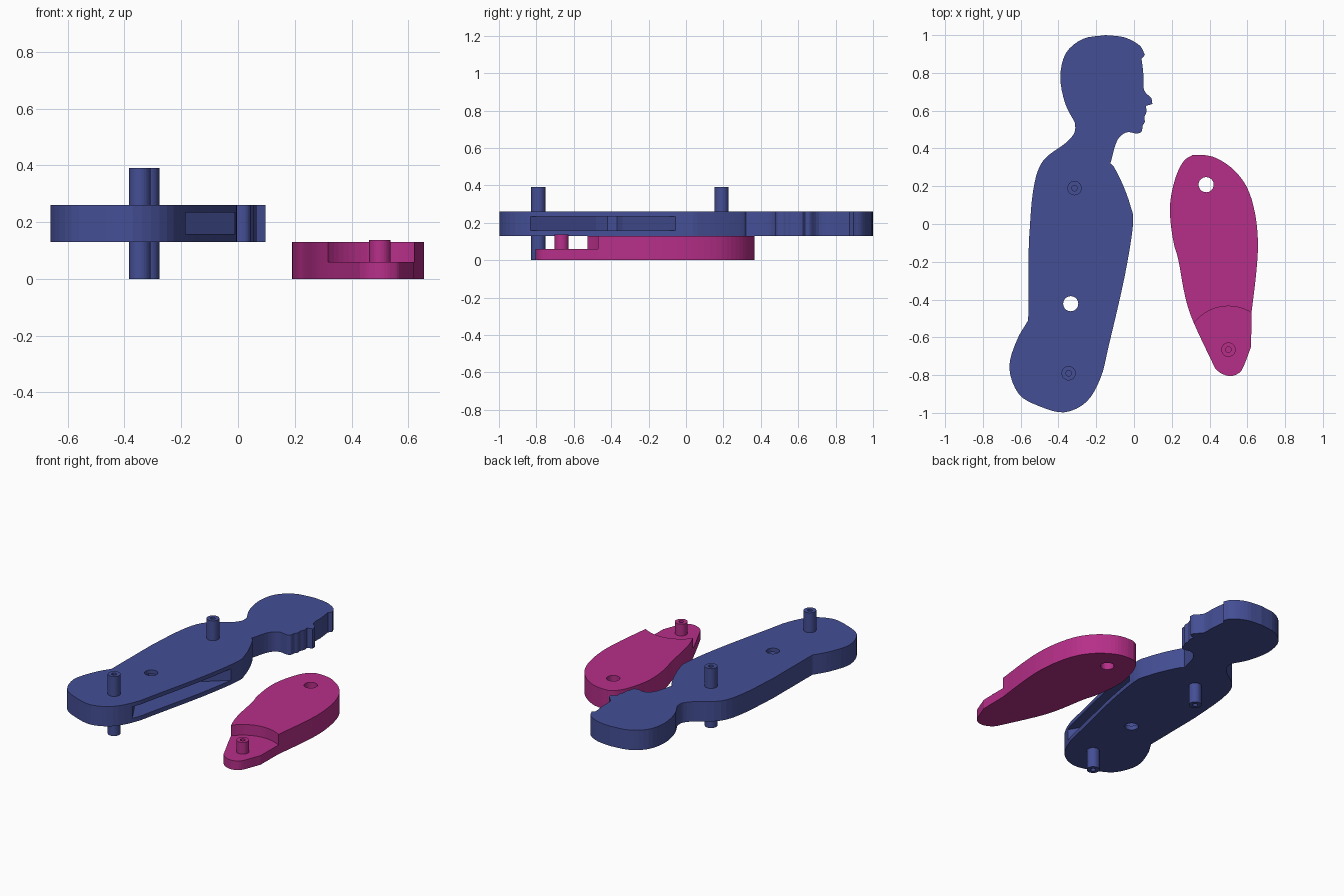
import bpy, bmesh, math
from mathutils import Vector

if "Cube" in bpy.data.objects:
    bpy.data.objects.remove(bpy.data.objects["Cube"])


def material(name, rgb):
    m = bpy.data.materials.new(name)
    m.diffuse_color = (*rgb, 1)
    m.use_nodes = True
    m.node_tree.nodes["Principled BSDF"].inputs["Base Color"].default_value = m.diffuse_color
    return m


blue = material("slate blue", (0.058, 0.078, 0.30))
magenta = material("magenta", (0.47, 0.028, 0.25))


def smooth(runs, steps=4):
    """Join smooth runs into a closed outline; corners lie between runs."""
    out = []
    for run in runs:
        p = [Vector(q) for q in run]
        for i in range(len(p) - 1):
            a, b = p[i], p[i + 1]
            z = p[i - 1] if i else a * 2 - b
            c = p[i + 2] if i + 2 < len(p) else b * 2 - a
            for k in range(steps):
                t = k / steps
                out.append(0.5 * (2 * a + (b - z) * t + (2 * z - 5 * a + 4 * b - c) * t * t
                                  + (3 * a - z - 3 * b + c) * t ** 3))
    return out


def circle(x, y, r, n=32):
    return [(x + r * math.cos(2 * math.pi * i / n), y + r * math.sin(2 * math.pi * i / n))
            for i in range(n)]


def prism(name, outline, z0, z1, mat):
    bm = bmesh.new()
    face = bm.faces.new([bm.verts.new((p[0], p[1], z0)) for p in outline])
    ext = bmesh.ops.extrude_face_region(bm, geom=[face])["geom"]
    bmesh.ops.translate(bm, vec=(0, 0, z1 - z0),
                        verts=[v for v in ext if isinstance(v, bmesh.types.BMVert)])
    bmesh.ops.recalc_face_normals(bm, faces=bm.faces)
    me = bpy.data.meshes.new(name)
    bm.to_mesh(me)
    bm.free()
    me.materials.append(mat)
    ob = bpy.data.objects.new(name, me)
    bpy.context.collection.objects.link(ob)
    return ob


def combine(ob, outline, z0, z1, op):
    """Boolean a prism into ob, then drop the helper."""
    tool = prism("helper", outline, z0, z1, ob.data.materials[0])
    tool.hide_render = True
    mod = ob.modifiers.new("bool", 'BOOLEAN')
    mod.object, mod.operation, mod.solver = tool, op, 'EXACT'
    bpy.context.view_layer.update()
    dg = bpy.context.evaluated_depsgraph_get()
    ob.data = bpy.data.meshes.new_from_object(ob.evaluated_get(dg))
    ob.modifiers.clear()
    bpy.data.objects.remove(tool)


# Body outline: face, neck front, chest and seat, back, back of head
body_runs = [
    [(-0.15, 1.0), (-0.05, 0.988), (0.03, 0.945), (0.058, 0.895)],
    [(0.058, 0.895), (0.04, 0.875)],
    [(0.04, 0.875), (0.05, 0.79), (0.053, 0.71), (0.092, 0.665), (0.097, 0.635)],
    [(0.097, 0.635), (0.062, 0.625)],
    [(0.062, 0.625), (0.066, 0.595), (0.055, 0.565), (0.057, 0.54), (0.045, 0.52)],
    [(0.045, 0.52), (0.04, 0.49), (0.015, 0.479), (-0.04, 0.485), (-0.09, 0.44), (-0.125, 0.32)],
    [(-0.125, 0.32), (-0.105, 0.3), (-0.06, 0.21), (-0.02, 0.1), (-0.005, 0.0), (-0.05, -0.28),
     (-0.135, -0.65), (-0.175, -0.81), (-0.25, -0.94), (-0.37, -0.997), (-0.5, -0.965),
     (-0.61, -0.9), (-0.66, -0.76), (-0.62, -0.615), (-0.56, -0.51)],
    [(-0.56, -0.51), (-0.557, -0.1)],
    [(-0.557, -0.1), (-0.535, 0.17), (-0.485, 0.33), (-0.36, 0.43), (-0.315, 0.485), (-0.312, 0.535)],
    [(-0.312, 0.535), (-0.365, 0.64), (-0.39, 0.78), (-0.36, 0.905), (-0.27, 0.98), (-0.15, 1.0)],
]
body = prism("body", smooth(body_runs), 0.13, 0.26, blue)

# Fan-shaped slot in the front edge, swinging about the pivot hole
slot = [(0.06, 0.005), (-0.005, -0.05), (-0.33, -0.34), (-0.39, -0.37), (-0.415, -0.42),
        (-0.39, -0.48), (-0.18, -0.84), (-0.12, -0.94), (0.1, -0.94)]
combine(body, slot, 0.158, 0.234, 'DIFFERENCE')
combine(body, circle(-0.335, -0.422, 0.04), 0.0, 0.5, 'DIFFERENCE')

# Shoulder and hip pegs on both sides, with pilot holes
for x, y in [(-0.315, 0.19), (-0.346, -0.79)]:
    combine(body, circle(x, y, 0.038), 0.003, 0.39, 'UNION')
    combine(body, circle(x, y, 0.015, 16), 0.26, 0.5, 'DIFFERENCE')
    combine(body, circle(x, y, 0.015, 16), -0.1, 0.13, 'DIFFERENCE')

# Upper limb with round step, pivot hole and elbow peg
limb_runs = [
    [(0.31, 0.365), (0.37, 0.365), (0.44, 0.347), (0.53, 0.285), (0.6, 0.19), (0.64, 0.06),
     (0.656, -0.09), (0.648, -0.25), (0.622, -0.47)],
    [(0.622, -0.47), (0.62, -0.65)],
    [(0.62, -0.65), (0.575, -0.765), (0.545, -0.795), (0.505, -0.805), (0.46, -0.79), (0.43, -0.765)],
    [(0.43, -0.765), (0.315, -0.52), (0.27, -0.38), (0.235, -0.19), (0.21, -0.1), (0.192, 0.03),
     (0.195, 0.14), (0.225, 0.26), (0.265, 0.335), (0.31, 0.365)],
]
limb = prism("upper_limb", smooth(limb_runs), 0.0, 0.13, magenta)
combine(limb, circle(0.5, -0.665, 0.23, 64), 0.06, 0.3, 'DIFFERENCE')
combine(limb, circle(0.382, 0.208, 0.04), -0.1, 0.3, 'DIFFERENCE')
combine(limb, circle(0.5, -0.665, 0.038), 0.03, 0.137, 'UNION')
combine(limb, circle(0.5, -0.665, 0.015, 16), 0.06, 0.3, 'DIFFERENCE')

# Lowest point of the pegs rests on the ground
for v in body.data.vertices:
    if v.co.z < 0.01:
        v.co.z = 0.0
